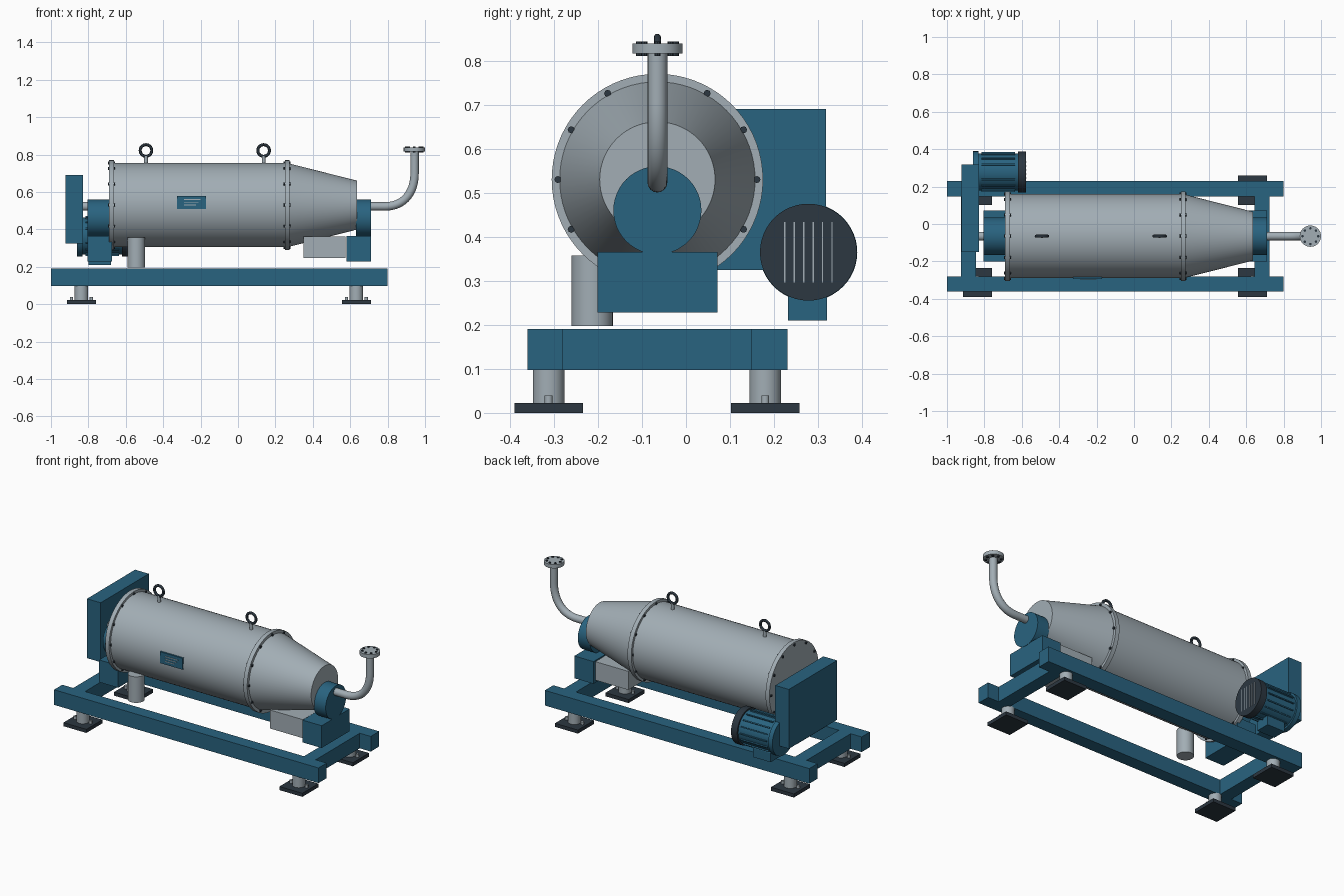
import bpy, bmesh, math
from mathutils import Matrix, Vector

if "Cube" in bpy.data.objects:
    bpy.data.objects.remove(bpy.data.objects["Cube"])


def material(name, rgb):
    m = bpy.data.materials.new(name)
    m.diffuse_color = (*rgb, 1)
    m.use_nodes = True
    m.node_tree.nodes["Principled BSDF"].inputs["Base Color"].default_value = m.diffuse_color
    return m


BLUE = material("blue_paint", (0.022, 0.125, 0.215))
DARK = material("dark_metal", (0.025, 0.038, 0.052))
STEEL = material("steel", (0.36, 0.42, 0.46))
AY, AZ = -0.065, 0.53          # drum axis
AXES = {'X': Vector((1, 0, 0)), 'Y': Vector((0, 1, 0)), 'Z': Vector((0, 0, 1))}


def finish(name, bm, mat, smooth=False):
    me = bpy.data.meshes.new(name)
    bmesh.ops.recalc_face_normals(bm, faces=bm.faces)
    bm.to_mesh(me)
    bm.free()
    ob = bpy.data.objects.new(name, me)
    bpy.context.collection.objects.link(ob)
    me.materials.append(mat)
    if smooth:
        bpy.ops.object.select_all(action='DESELECT')
        ob.select_set(True)
        bpy.context.view_layer.objects.active = ob
        bpy.ops.object.shade_smooth_by_angle(angle=math.radians(35))
    return ob


def boxes(name, bounds, mat):
    """Each bound is (x0, x1, y0, y1, z0, z1)."""
    bm = bmesh.new()
    for x0, x1, y0, y1, z0, z1 in bounds:
        m = Matrix.Translation(((x0 + x1) / 2, (y0 + y1) / 2, (z0 + z1) / 2))
        bmesh.ops.create_cube(bm, size=1, matrix=m @ Matrix.Diagonal((x1 - x0, y1 - y0, z1 - z0, 1)))
    return finish(name, bm, mat)


def cylinders(name, items, axis, mat, seg=48):
    """Each item is (start point, length, radius at start, radius at end)."""
    bm = bmesh.new()
    d = AXES[axis]
    rot = d.to_track_quat('Z', 'Y').to_matrix().to_4x4()
    for p, length, r1, r2 in items:
        m = Matrix.Translation(Vector(p) + d * length / 2) @ rot
        bmesh.ops.create_cone(bm, cap_ends=True, segments=seg, radius1=r1, radius2=r2, depth=length, matrix=m)
    return finish(name, bm, mat, True)


# base frame
boxes("frame_rails", [(-1, 0.8, -0.36, -0.28, 0.097, 0.19), (-1, 0.8, 0.148, 0.23, 0.097, 0.19)], BLUE)
boxes("frame_crossbeams", [(x, x + 0.08, -0.282, 0.15, 0.097, 0.19) for x in (-0.925, 0.645)], BLUE)

# feet with pads, posts and anchor bolts
feet = [(x, y) for x in (-0.837, 0.633) for y in (-0.312, 0.18)]
h = 0.078
boxes("foot_pads", [(x - h, x + h, y - h, y + h, 0, 0.022) for x, y in feet], DARK)
cylinders("foot_posts", [((x, y, 0.02), 0.08, 0.036, 0.036) for x, y in feet], 'Z', STEEL, 32)
cylinders("foot_bolts", [((x + s * 0.053, y, 0.02), 0.02, 0.009, 0.009)
                         for x, y in feet for s in (-1, 1)], 'Z', STEEL, 12)

# drum housing, cone and flanges
cylinders("drum_housing", [((-0.685, AY, AZ), 0.945, 0.225, 0.225)], 'X', STEEL, 72)
cylinders("drum_cone", [((0.26, AY, AZ), 0.375, 0.226, 0.131)], 'X', STEEL, 72)
cylinders("drum_flanges", [((x, AY, AZ), 0.026, 0.24, 0.24) for x in (-0.69, 0.25)], 'X', STEEL, 72)
cylinders("flange_bolts", [((x, AY + 0.226 * math.cos(a), AZ + 0.226 * math.sin(a)), 0.038, 0.008, 0.008)
                           for x in (-0.696, 0.244) for a in [i * math.pi / 6 for i in range(12)]], 'X', DARK, 8)

# bearing housings and shaft
boxes("bearing_blocks", [(x, x + 0.13, AY - 0.136, AY + 0.136, 0.228, 0.365) for x in (-0.805, 0.58)], BLUE)
cylinders("bearing_housings", [((-0.805, AY, 0.46), 0.116, 0.1, 0.1), ((0.63, AY, 0.46), 0.082, 0.1, 0.1)],
          'X', BLUE, 48)
cylinders("drive_shaft", [((-0.85, AY, 0.523), 0.17, 0.023, 0.023)], 'X', STEEL, 24)

# belt guard
boxes("belt_guard", [(-0.923, -0.83, -0.15, 0.318, 0.325, 0.69)], BLUE)

# motor with cooling fins, fan cover, grille and foot
MY, MZ = 0.278, 0.365
cylinders("motor_body", [((-0.84, MY, MZ), 0.225, 0.1, 0.1)], 'X', BLUE, 48)
cylinders("motor_flange", [((-0.86, MY, MZ), 0.028, 0.111, 0.111)], 'X', BLUE, 48)
cylinders("motor_fan_cover", [((-0.62, MY, MZ), 0.042, 0.11, 0.11)], 'X', DARK, 48)
bm = bmesh.new()
for i in range(16):
    m = (Matrix.Translation((-0.725, MY, MZ)) @ Matrix.Rotation(i * math.pi / 8, 4, 'X')
         @ Matrix.Translation((0, 0, 0.1)) @ Matrix.Diagonal((0.18, 0.007, 0.014, 1)))
    bmesh.ops.create_cube(bm, size=1, matrix=m)
finish("motor_fins", bm, BLUE)
boxes("motor_grille", [(-0.58, -0.575, y - 0.0015, y + 0.0015, 0.296, 0.434)
                       for y in [MY + (i - 2.5) * 0.0214 for i in range(6)]], STEEL)
boxes("motor_foot", [(-0.80, -0.68, 0.232, 0.32, 0.21, 0.30)], BLUE)

# outlets under the drum
cylinders("liquid_drain", [((-0.543, -0.213, 0.197), 0.16, 0.047, 0.047)], 'Z', STEEL, 32)
boxes("solids_chute", [(0.35, 0.575, AY - 0.125, AY + 0.125, 0.248, 0.362)], STEEL)

# lifting eyes
for i, x in enumerate((-0.492, 0.137)):
    bpy.ops.mesh.primitive_torus_add(location=(x, AY, 0.822), rotation=(math.pi / 2, 0, 0), major_radius=0.031,
                                     minor_radius=0.008, major_segments=32, minor_segments=12)
    eye = bpy.context.object
    eye.name = f"lifting_eye_{i + 1}"
    eye.data.materials.append(DARK)
    bpy.ops.object.shade_smooth_by_angle()
cylinders("lifting_eye_stems", [((x, AY, 0.745), 0.048, 0.01, 0.01) for x in (-0.492, 0.137)], 'Z', STEEL, 16)

# curved feed pipe
cu = bpy.data.curves.new("feed_pipe", 'CURVE')
cu.dimensions = '3D'
cu.bevel_depth, cu.bevel_resolution, cu.resolution_u = 0.0225, 6, 20
cu.use_fill_caps = True
sp = cu.splines.new('BEZIER')
path = [(0.70, 0.523, 0, 0), (0.785, 0.523, 0.09, 0), (0.944, 0.70, 0, 0.10), (0.944, 0.825, 0, 0)]
sp.bezier_points.add(len(path) - 1)
for bp, (x, z, dx, dz) in zip(sp.bezier_points, path):
    bp.handle_left_type = bp.handle_right_type = 'FREE'
    bp.co = (x, AY, z)
    bp.handle_left = bp.handle_right = bp.co
b = sp.bezier_points
b[1].handle_right = (0.89, AY, 0.523)
b[2].handle_left = (0.944, AY, 0.60)
for p, lo, hi in ((b[0], None, (0.73, AY, 0.523)), (b[1], (0.755, AY, 0.523), None),
                  (b[2], None, (0.944, AY, 0.74)), (b[3], (0.944, AY, 0.78), (0.944, AY, 0.85))):
    if lo:
        p.handle_left = lo
    if hi:
        p.handle_right = hi
cu.materials.append(STEEL)
bpy.context.collection.objects.link(bpy.data.objects.new("feed_pipe", cu))

# feed pipe flange and its bolts
cylinders("feed_flange", [((0.943, AY, 0.816), 0.023, 0.057, 0.057)], 'Z', STEEL, 40)
cylinders("feed_flange_bolts", [((0.943 + 0.042 * math.cos(a), AY + 0.042 * math.sin(a), 0.81), 0.034, 0.007, 0.007)
                                for a in [i * math.pi / 4 for i in range(8)]], 'Z', DARK, 8)

# blank nameplate with engraved bars
boxes("nameplate", [(-0.325, -0.17, -0.295, -0.275, 0.51, 0.58)], BLUE)
boxes("nameplate_bars", [(-0.29, x1, -0.297, -0.294, z - 0.002, z + 0.002)
                         for x1, z in ((-0.2, 0.56), (-0.21, 0.545), (-0.225, 0.53))], STEEL)
